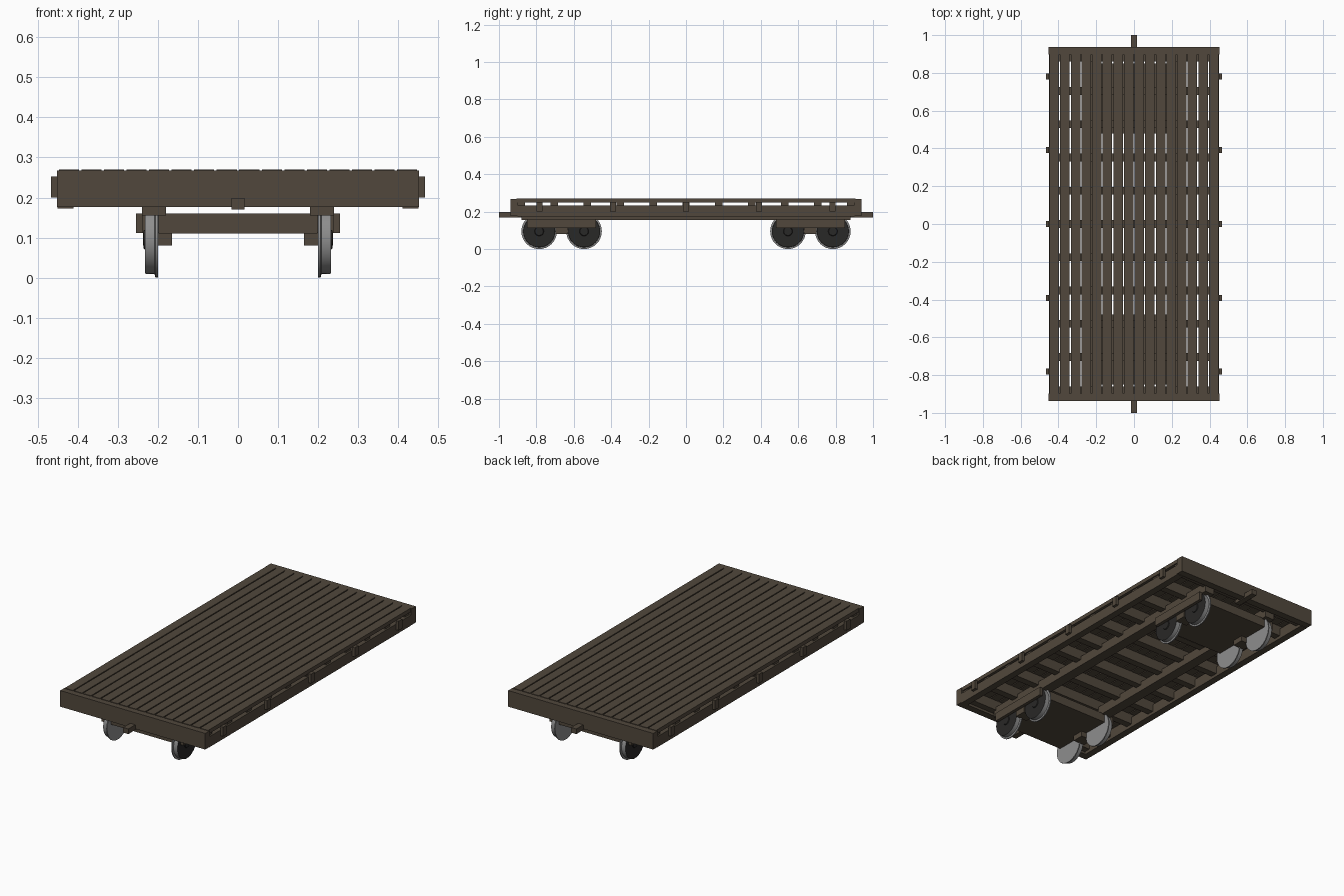
import bpy, bmesh, math
from mathutils import Matrix

cube = bpy.data.objects.get("Cube")
if cube:
    bpy.data.objects.remove(cube, do_unlink=True)


def material(name, rgb):
    m = bpy.data.materials.new(name)
    m.use_nodes = True
    m.diffuse_color = (*rgb, 1)
    bsdf = m.node_tree.nodes["Principled BSDF"]
    bsdf.inputs["Base Color"].default_value = (*rgb, 1)
    bsdf.inputs["Roughness"].default_value = 0.8
    return m


WOOD = material("weathered brown", (0.083, 0.064, 0.045))
STEEL = material("wheel steel", (0.27, 0.27, 0.27))
DARK = material("dark iron", (0.022, 0.021, 0.020))


def finish(name, bm, mats):
    bmesh.ops.recalc_face_normals(bm, faces=bm.faces)
    mesh = bpy.data.meshes.new(name)
    bm.to_mesh(mesh)
    bm.free()
    for m in mats:
        mesh.materials.append(m)
    ob = bpy.data.objects.new(name, mesh)
    bpy.context.collection.objects.link(ob)
    return ob


def box(name, x, y, z):
    """Box from (low, high) ranges on each axis."""
    bm = bmesh.new()
    bmesh.ops.create_cube(bm, size=1)
    for v in bm.verts:
        v.co = [r[0] if c < 0 else r[1] for c, r in zip(v.co, (x, y, z))]
    return finish(name, bm, [WOOD])


def both(lo, hi):
    """A range and its mirror image."""
    return (("left", (lo, hi)), ("right", (-hi, -lo)))


# Deck planks
PLANKS, WIDTH = 16, 0.9
pitch = WIDTH / PLANKS
for i in range(PLANKS):
    x = -WIDTH / 2 + i * pitch
    box(f"deck_plank_{i + 1}", (x + 0.003, x + pitch - 0.003), (-0.905, 0.905), (0.248, 0.27))

# Cross beams beneath the planks
for i in range(-5, 6):
    y = i * 0.176
    box(f"cross_beam_{i + 6}", (-0.44, 0.44), (y - 0.02, y + 0.02), (0.19, 0.248))

# Long sills and stake pockets on both sides
for side, xr in both(0.41, 0.45):
    box(f"side_sill_{side}", xr, (-0.9, 0.9), (0.173, 0.232))
for side, xr in both(0.18, 0.24):
    box(f"inner_sill_{side}", xr, (-0.88, 0.88), (0.155, 0.21))
for side, xr in both(0.449, 0.466):
    for i in range(-2, 3):
        y = i * 0.391
        box(f"stake_pocket_{side}_{i + 3}", xr, (y - 0.016, y + 0.016), (0.2, 0.252))

# End boards and couplers
for end, yr in both(0.897, 0.938):
    box(f"end_board_{end}".replace("left", "back").replace("right", "front"),
        (-0.452, 0.452), yr, (0.176, 0.267))
for end, yr in both(0.86, 1.0):
    box(f"coupler_{end}".replace("left", "back").replace("right", "front"),
        (-0.016, 0.016), yr, (0.17, 0.199))


def wheel(name, side, y):
    """Lathe a flanged wheel: (distance outward, radius) profile."""
    profile = [(0.2, 0), (0.2, 0.095), (0.206, 0.095), (0.208, 0.086), (0.232, 0.085),
               (0.232, 0.025), (0.236, 0.022), (0.236, 0)]
    bm = bmesh.new()
    verts = [bm.verts.new((x, r, 0)) for x, r in profile]
    edges = [bm.edges.new(pair) for pair in zip(verts, verts[1:])]
    bmesh.ops.spin(bm, geom=verts + edges, cent=(0, 0, 0), axis=(1, 0, 0),
                   angle=math.tau, steps=32, use_duplicate=False)
    bmesh.ops.remove_doubles(bm, verts=bm.verts, dist=0.0001)
    # Outer disc and hub are dark, tread and flange stay bright
    for f in bm.faces:
        f.material_index = int(min(v.co.x for v in f.verts) > 0.231)
    bmesh.ops.transform(bm, verts=bm.verts, matrix=Matrix.Diagonal((side, 1, 1, 1)))
    bmesh.ops.translate(bm, verts=bm.verts, vec=(0, y, 0.095))
    ob = finish(name, bm, [STEEL, DARK])
    bpy.context.view_layer.objects.active = ob
    ob.select_set(True)
    bpy.ops.object.shade_smooth_by_angle(angle=math.radians(30))
    ob.select_set(False)


# Two four-wheel trucks
for end, mid in (("front", -0.665), ("back", 0.665)):
    box(f"{end}_truck_bed", (-0.198, 0.198), (mid - 0.185, mid + 0.185), (0.11, 0.16))
    box(f"{end}_truck_bolster", (-0.24, 0.24), (mid - 0.022, mid + 0.022), (0.112, 0.158))
    for side, xr in both(0.237, 0.255):
        box(f"{end}_truck_frame_{side}", xr, (mid - 0.185, mid + 0.185), (0.112, 0.16))
    for side, xr in both(0.165, 0.237):
        box(f"{end}_spring_block_{side}", xr, (mid - 0.033, mid + 0.033), (0.08, 0.113))
    for side, sign in (("left", 1), ("right", -1)):
        for n, off in enumerate((-0.12, 0.12)):
            wheel(f"{end}_wheel_{side}_{n + 1}", sign, mid + off)
